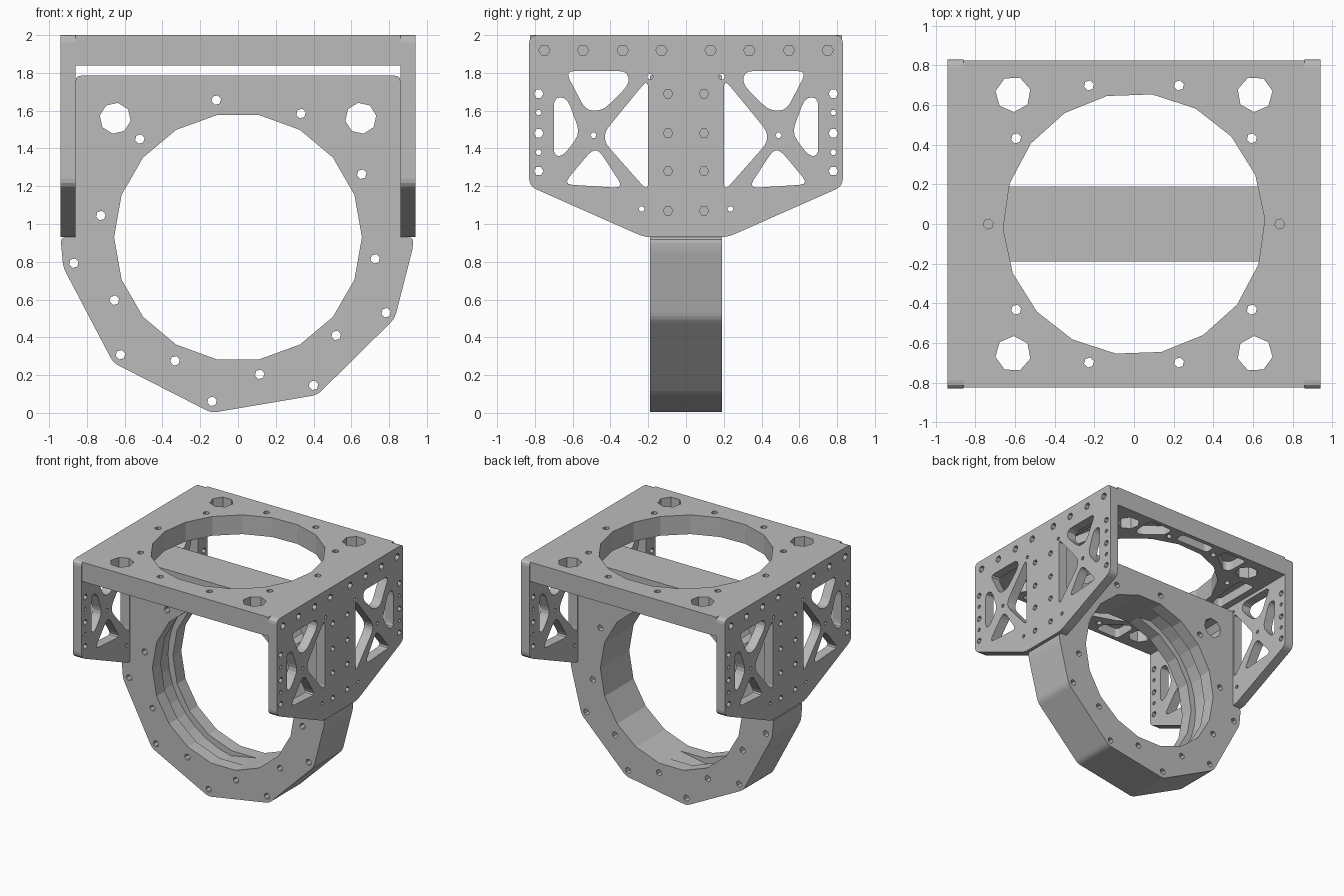
import bpy
import bmesh
from math import cos, sin, radians
from mathutils import Matrix, Vector

cube = bpy.data.objects.get("Cube")
if cube:
    bpy.data.objects.remove(cube, do_unlink=True)

metal = bpy.data.materials.new("light_grey_metal")
metal.use_nodes = True
GREY = (0.5, 0.5, 0.5, 1)
metal.diffuse_color = GREY
metal.node_tree.nodes["Principled BSDF"].inputs["Base Color"].default_value = GREY

# Drawing planes: columns say where the drawing's x, y and depth point
FLAT = Matrix.Identity(3)
FRONT = Matrix(((1, 0, 0), (0, 0, -1), (0, 1, 0)))
SIDE = Matrix(((0, 0, 1), (1, 0, 0), (0, 1, 0)))


def ngon(x, y, r, sides, turn=0.0):
    step = 360 / sides
    return [(x + r * cos(radians(turn + i * step)),
             y + r * sin(radians(turn + i * step))) for i in range(sides)]


def ring_of_holes(y, radius, angles, r):
    return [ngon(radius * cos(radians(a)), y + radius * sin(radians(a)), r, 6, 15)
            for a in angles]


def rounded(points, r, steps=3):
    """Replace each corner with a short curve."""
    out = []
    pts = [Vector(p) for p in points]
    for i, p in enumerate(pts):
        ends = []
        for q in (pts[i - 1], pts[(i + 1) % len(pts)]):
            d = q - p
            ends.append(p + d.normalized() * min(r, d.length * 0.45))
        for k in range(steps + 1):
            t = k / steps
            out.append(ends[0] * (1 - t) ** 2 + p * 2 * t * (1 - t) + ends[1] * t * t)
    return out


def mirror_x(loops):
    return loops + [[(-x, y) for x, y in loop] for loop in loops]


def mirror_y(loops):
    return loops + [[(x, -y) for x, y in loop] for loop in loops]


def plate(name, loops, plane, low, high):
    """Extrude an outline with holes between two depths."""
    curve = bpy.data.curves.new(name, 'CURVE')
    curve.dimensions = '2D'
    curve.fill_mode = 'BOTH'
    curve.extrude = (high - low) / 2
    for loop in loops:
        spline = curve.splines.new('POLY')
        spline.points.add(len(loop) - 1)
        for point, (x, y) in zip(spline.points, loop):
            point.co = (x, y, 0, 1)
        spline.use_cyclic_u = True
    drawn = bpy.data.objects.new(name + "_outline", curve)
    bpy.context.collection.objects.link(drawn)
    graph = bpy.context.evaluated_depsgraph_get()
    mesh = bpy.data.meshes.new_from_object(drawn.evaluated_get(graph))
    bpy.data.objects.remove(drawn, do_unlink=True)
    bpy.data.curves.remove(curve)
    bm = bmesh.new()
    bm.from_mesh(mesh)
    bmesh.ops.translate(bm, verts=bm.verts, vec=(0, 0, (low + high) / 2))
    bmesh.ops.transform(bm, verts=bm.verts, matrix=plane.to_4x4())
    bmesh.ops.remove_doubles(bm, verts=bm.verts, dist=0.0001)
    bmesh.ops.recalc_face_normals(bm, faces=bm.faces)
    for face in bm.faces:
        face.smooth = False
    bm.to_mesh(mesh)
    bm.free()
    mesh.name = name
    mesh.materials.clear()
    mesh.materials.append(metal)
    obj = bpy.data.objects.new(name, mesh)
    bpy.context.collection.objects.link(obj)
    return obj


# Side plates: outline, four lightening cutouts per half, screw holes
side_outline = rounded([(-.83, 2), (.83, 2), (.83, 1.2), (.22, .93),
                        (-.22, .93), (-.83, 1.2)], 0.04)
cutouts = [
    [(.31, 1.81), (.64, 1.81), (.53, 1.6), (.44, 1.6), (.3, 1.74)],
    [(.7, 1.67), (.63, 1.67), (.56, 1.48), (.65, 1.36), (.7, 1.36)],
    [(.2, 1.77), (.2, 1.17), (.43, 1.43), (.43, 1.49)],
    [(.33, 1.19), (.65, 1.21), (.5, 1.39), (.46, 1.39)],
]
side_holes = [rounded(c, 0.05) for c in cutouts]
for z in (1.07, 1.28, 1.48, 1.69):
    side_holes.append(ngon(.095, z, .025, 6))
for y in (.13, .335, .545, .75):
    side_holes.append(ngon(y, 1.92, .03, 6))
for z in (1.28, 1.48, 1.69):
    side_holes.append(ngon(.78, z, .025, 6))
for y, z in ((.78, 1.38), (.78, 1.59), (.49, 1.47), (.19, 1.78), (.235, 1.08)):
    side_holes.append(ngon(y, z, .016, 6))
side_loops = [side_outline] + mirror_x(side_holes)
plate("left_side_plate", side_loops, SIDE, .86, .94)
plate("right_side_plate", side_loops, SIDE, -.94, -.86)

# Top plate: solid skin above, pocketed layer below
top_outline = [(-.86, -.825), (.86, -.825), (.86, .825), (-.86, .825)]
top_holes = [ngon(0, 0, .66, 18, 2)]
top_holes += ring_of_holes(0, .735, range(0, 360, 36), .026)
top_holes += mirror_x(mirror_y([ngon(.61, .655, .09, 7, 10)]))
pockets = [
    [(.27, .79), (.49, .79), (.49, .6), (.44, .57), (.27, .7)],
    [(.71, .1), (.8, .1), (.8, .52), (.66, .52), (.66, .36)],
]
pockets = mirror_x(mirror_y([rounded(p, .03) for p in pockets]))
pockets += mirror_y([rounded([(-.16, .7), (.16, .7), (.16, .79), (-.16, .79)], .03)])
plate("top_plate_skin", [top_outline] + top_holes, FLAT, 1.92, 2)
plate("top_plate_pocketed_layer", [top_outline] + top_holes + pockets, FLAT, 1.84, 1.92)

# Ring clamp: two mirrored halves, each with a face and an inner grooved layer
CENTRE = .93
ring_outline = rounded([
    (-.86, 1.785), (.86, 1.785), (.86, .93), (.93, .93), (.925, .87),
    (.83, .5), (.42, .095), (-.14, 0), (-.66, .265), (-.925, .77),
    (-.94, .93), (-.86, .93)], .03)
ring_holes = ring_of_holes(CENTRE, .735, range(27, 387, 36), .026)
ring_holes += ring_of_holes(CENTRE, .88, range(-171, 0, 36), .026)
ring_holes += mirror_x([ngon(.65, 1.56, .083, 8, 10)])
bore = ngon(0, CENTRE, .656, 18)
grooved_bore = []
for angle in range(0, 360, 10):
    r = .7 if 110 <= angle <= 260 else .656
    if r == .7 or angle % 20 == 0:
        grooved_bore.append((r * cos(radians(angle)), CENTRE + r * sin(radians(angle))))
for name, sign in (("front", 1), ("back", -1)):
    face = sorted((sign * .08, sign * .19))
    inner = sorted((0, sign * .08))
    plate(name + "_ring_face", [ring_outline, bore] + ring_holes, FRONT, *face)
    plate(name + "_ring_groove", [ring_outline, grooved_bore] + ring_holes, FRONT, *inner)
